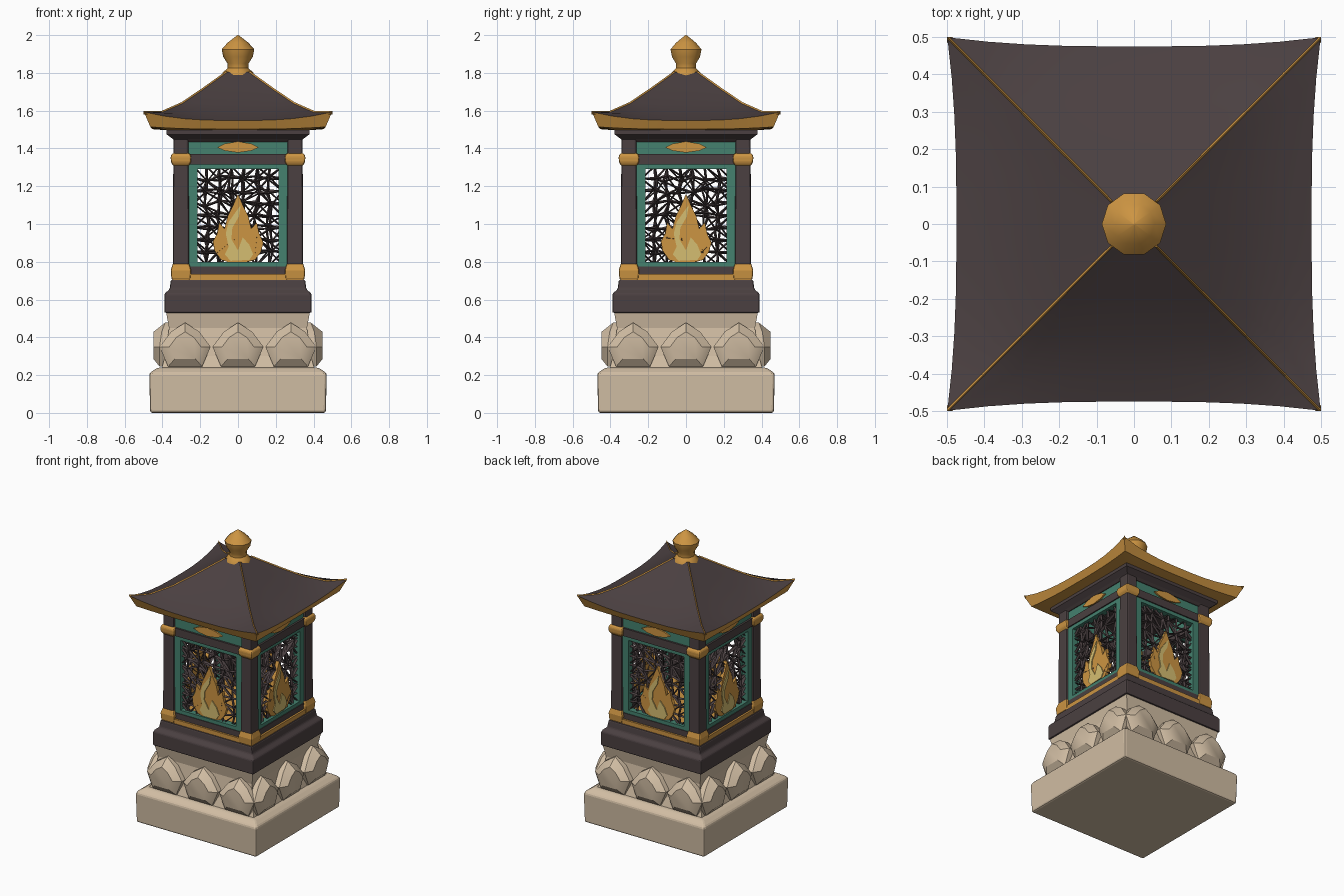
import bpy, bmesh, math, random
from mathutils import Matrix, Vector

if "Cube" in bpy.data.objects:
    bpy.data.objects.remove(bpy.data.objects["Cube"])

random.seed(4)


def material(name, r, g, b):
    m = bpy.data.materials.new(name)
    m.diffuse_color = [(c / 255) ** 2.2 for c in (r, g, b)] + [1]
    m.use_nodes = True
    m.node_tree.nodes["Principled BSDF"].inputs["Base Color"].default_value = m.diffuse_color
    return m


DARK = material("dark_wood", 76, 66, 67)
GOLD = material("gold", 203, 147, 68)
TEAL = material("teal", 70, 128, 110)
STONE = material("pale_stone", 208, 188, 162)
PALE = material("pale_flame", 212, 188, 112)


def make(name, verts, faces, mats, bevel=0, smooth=None, rule=None, side=0):
    """Mesh object, turned by quarter turns for the four sides."""
    bm = bmesh.new()
    vs = [bm.verts.new(v) for v in verts]
    for i, f in enumerate(faces):
        face = bm.faces.new([vs[j] for j in f])
        if rule:
            face.material_index = rule(i)
    bmesh.ops.recalc_face_normals(bm, faces=bm.faces)
    bm.transform(Matrix.Rotation(side * math.pi / 2, 4, 'Z'))
    me = bpy.data.meshes.new(name)
    bm.to_mesh(me)
    bm.free()
    for m in mats:
        me.materials.append(m)
    ob = bpy.data.objects.new(name, me)
    bpy.context.collection.objects.link(ob)
    if bevel:
        mod = ob.modifiers.new("bevel", 'BEVEL')
        mod.width, mod.segments = bevel, 2
    if smooth:
        bpy.ops.object.select_all(action='DESELECT')
        ob.select_set(True)
        bpy.context.view_layer.objects.active = ob
        bpy.ops.object.shade_smooth_by_angle(angle=math.radians(smooth))
    return ob


def loft(rings):
    """Bridge equal rings of points and cap both ends."""
    n = len(rings[0])
    faces = [(k * n + i, k * n + (i + 1) % n, (k + 1) * n + (i + 1) % n, (k + 1) * n + i)
             for k in range(len(rings) - 1) for i in range(n)]
    faces += [tuple(range(n)), tuple(range((len(rings) - 1) * n, len(rings) * n))]
    return [p for r in rings for p in r], faces


def square(w, z, cx=0, cy=0):
    return [(cx + a * w, cy + b * w, z) for a, b in ((-1, -1), (1, -1), (1, 1), (-1, 1))]


def tower(name, profile, mat, cx=0, cy=0, **kw):
    return make(name, *loft([square(w, z, cx, cy) for w, z in profile]), [mat], **kw)


def plate(name, outline, y0, y1, mat, side, **kw):
    """Outline in x, z pushed from depth y0 to y1 on one side."""
    rings = [[(x, y, z) for x, z in outline] for y in (y0, y1)]
    return make(name, *loft(rings), [mat], side=side, **kw)


def rect(x0, x1, z0, z1):
    return [(x0, z0), (x1, z0), (x1, z1), (x0, z1)]


# Stone base, core and dark plinth
tower("base_block", [(.465, 0), (.47, .21), (.425, .24)], STONE, bevel=.012)
tower("stone_core", [(.41, .22), (.385, .3), (.365, .45), (.38, .53)], STONE)
tower("dark_plinth", [(.39, .53), (.39, .63), (.362, .655), (.355, .705)], DARK, bevel=.008)
tower("gold_sill", [(.348, .70), (.348, .735)], GOLD)
tower("cornice", [(.33, 1.435), (.345, 1.45), (.378, 1.475), (.378, 1.51)], DARK)

# Corner posts and their gold fittings
for a in (-1, 1):
    for b in (-1, 1):
        x, y = a * .302, b * .302
        tower("corner_post", [(.043, .72), (.04, 1.46)], DARK, x, y, bevel=.01)
        tower("lower_fitting", [(.05, .705), (.054, .755), (.045, .785), (.025, .81)],
              GOLD, x, y, bevel=.008)
        tower("upper_fitting", [(.034, 1.30), (.053, 1.325), (.055, 1.36), (.045, 1.375)],
              GOLD, x, y, bevel=.008)

PETAL = [(-.09, .245), (.09, .245), (.135, .35), (.075, .43), (0, .478), (-.075, .43), (-.135, .35)]
FLAME = [(0, 1.16), (.03, 1.09), (.055, 1.04), (.07, .975), (.1, 1.01), (.112, .95), (.135, .9),
         (.12, .85), (.09, .81), (.03, .795), (-.04, .795), (-.09, .81), (-.125, .86), (-.132, .91),
         (-.11, .95), (-.1, 1.01), (-.072, .975), (-.055, 1.04), (-.03, 1.09)]
TONGUE = [(.015, 1.1), (.005, 1.04), (-.03, .98), (-.035, .92), (0, .86), (.025, .93), (.06, .89),
          (.08, .84), (.06, .81), (-.04, .805), (-.07, .84), (-.05, .88), (-.065, .95), (-.05, 1.01),
          (-.015, 1.06)]


def lattice(side):
    """Irregular pierced screen: jittered triangles turned into struts."""
    nx, nz, verts, faces = 7, 8, [], []
    for j in range(nz + 1):
        for i in range(nx + 1):
            inner = 0 < i < nx and 0 < j < nz
            d = [random.uniform(-.016, .016) if inner else 0 for _ in range(3)]
            verts.append((-.235 + .47 * i / nx + d[0], -.302 + d[1] * .5, .785 + .52 * j / nz + d[2]))
    for j in range(nz):
        for i in range(nx):
            a = j * (nx + 1) + i
            b, c, d = a + 1, a + nx + 2, a + nx + 1
            faces += [(a, b, c), (a, c, d)] if random.random() < .5 else [(a, b, d), (b, c, d)]
    ob = make("pierced_screen", verts, faces, [DARK], side=side)
    mod = ob.modifiers.new("struts", 'WIREFRAME')
    mod.thickness, mod.use_even_offset, mod.use_boundary = .024, False, True


for s in range(4):
    # Lotus petals, domed around a raised middle
    for cx in (-.28, 0, .28):
        n = len(PETAL)
        back = [(cx + x, -.36, z) for x, z in PETAL]
        rim = [(cx + x, -.415 + .03 * max(0, z - .4) / .08, z) for x, z in PETAL]
        dome = [(cx + x * .62, -.447, .35 + (z - .35) * .62) for x, z in PETAL]
        make("lotus_petal", *loft([back, rim, dome]), [STONE], smooth=35, side=s)
    # Rails and teal frame
    plate("lower_rail", rect(-.28, .28, .73, .775), -.335, -.28, DARK, s)
    plate("upper_rail", rect(-.28, .28, 1.315, 1.37), -.338, -.28, DARK, s)
    plate("teal_frieze", rect(-.27, .27, 1.365, 1.445), -.325, -.28, TEAL, s)
    plate("frieze_ornament", [(-.11, 1.405), (-.07, 1.425), (0, 1.437), (.07, 1.425), (.11, 1.405),
                              (.07, 1.388), (0, 1.378), (-.07, 1.388)], -.336, -.32, GOLD, s)
    outer, inner = rect(-.262, .262, .768, 1.322), rect(-.215, .215, .80, 1.29)
    rings = [[(x, y, z) for x, z in o] for o, y in
             ((outer, -.285), (outer, -.33), (inner, -.33), (inner, -.285))]
    verts, faces = loft(rings)
    make("teal_frame", verts, faces[:-2], [TEAL], side=s)
    lattice(s)
    # Flame relief
    plate("flame", FLAME, -.32, -.295, GOLD, s)
    plate("flame_tongue", TONGUE, -.326, -.319, PALE, s)

# Hipped roof: square rings whose corners sweep outward and up
# each ring: half width, height, corner lift, corner spread
ROOF = [(.36, 1.495, 0, 0), (.452, 1.502, .012, .012), (.474, 1.548, .045, .024),
        (.40, 1.578, .014, .005), (.30, 1.632, .006, 0), (.20, 1.702, .003, 0), (.06, 1.805, 0, 0)]
SEG = 10


def roof_ring(w, z, lift, spread):
    pts = []
    for s in range(4):
        for i in range(SEG):
            t = -1 + 2 * i / SEG
            c = abs(t) ** 3
            p = Vector((t * (w + spread * c), -(w + spread * c), z + lift * c))
            pts.append(Matrix.Rotation(s * math.pi / 2, 3, 'Z') @ p)
    return pts


verts, faces = loft([roof_ring(*r) for r in ROOF])
gold_count = 2 * 4 * SEG
make("roof", verts, faces, [DARK, GOLD], smooth=28, rule=lambda i: 1 if i < gold_count else 0)

# Gold hip ridges following the roof corners
for s in range(4):
    rings = []
    for w, z, lift, spread in ROOF[2:]:
        r, h = w + spread, z + lift
        rings.append([(r - .013, -r - .013 + .012, h - .012), (r + .001, -r - .001, h + .006),
                      (r + .013 - .012, -r + .013, h - .012)])
    make("hip_ridge", *loft(rings), [GOLD], side=s)

# Finial, turned profile
SIDES = 10
PROFILE = [(.088, 1.775), (.082, 1.80), (.056, 1.825), (.056, 1.85), (.078, 1.885), (.086, 1.925),
           (.055, 1.96), (.003, 2.0)]
make("finial", *loft([[(r * math.cos(2 * math.pi * i / SIDES), r * math.sin(2 * math.pi * i / SIDES), z)
                       for i in range(SIDES)] for r, z in PROFILE]), [GOLD], smooth=40)
